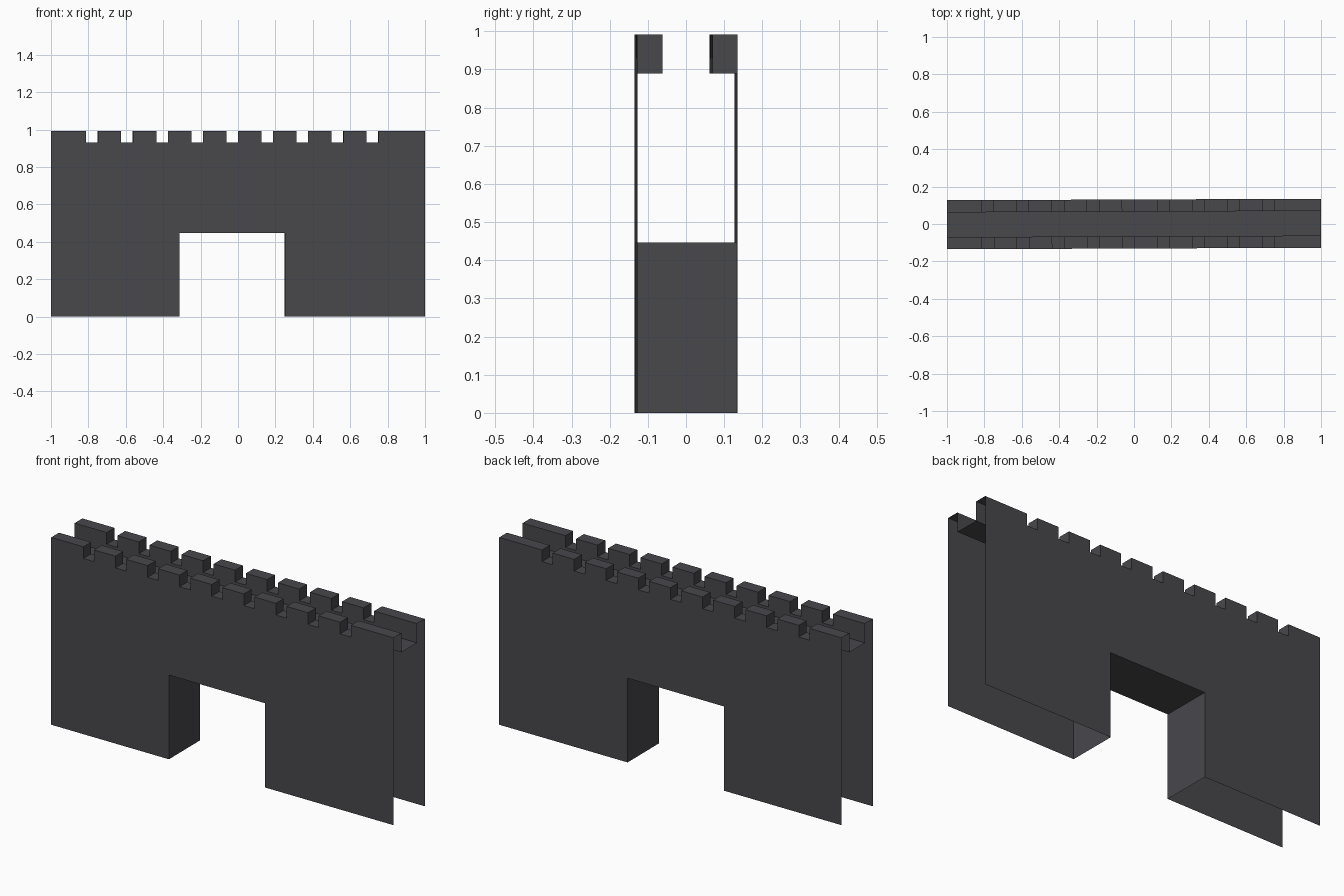
import bpy, bmesh
from mathutils import Matrix

if "Cube" in bpy.data.objects:
    bpy.data.objects.remove(bpy.data.objects["Cube"])

# Key sizes
HALF = 0.131          # outer half thickness
INNER = 0.066         # walkway half width
TOP, SILL, FLOOR, ARCH = 0.992, 0.930, 0.890, 0.446
GATE_L, GATE_R = -0.3125, 0.25
GAPS = [(-0.8125 + 0.1875 * i, -0.75 + 0.1875 * i) for i in range(9)]
TURN = Matrix.Rotation(0.004, 4, 'Z')   # the wall sits very slightly turned

stone = bpy.data.materials.new("dark grey stone")
stone.diffuse_color = (0.065, 0.063, 0.071, 1)
stone.use_nodes = True
stone.node_tree.nodes["Principled BSDF"].inputs["Base Color"].default_value = stone.diffuse_color


def make(name, faces):
    """Open sheet object from a list of polygons."""
    bm = bmesh.new()
    for pts in faces:
        bm.faces.new([bm.verts.new(TURN @ Matrix.Translation(p).to_translation()) for p in pts])
    bmesh.ops.remove_doubles(bm, verts=bm.verts, dist=1e-5)
    me = bpy.data.meshes.new(name)
    bm.to_mesh(me)
    bm.free()
    me.materials.append(stone)
    ob = bpy.data.objects.new(name, me)
    bpy.context.collection.objects.link(ob)
    return ob


# Battlement outline, left to right
crest = [(-1, TOP)]
for a, b in GAPS:
    crest += [(a, TOP), (a, SILL), (b, SILL), (b, TOP)]
crest.append((1, TOP))

outer = [(1, 0), (GATE_R, 0), (GATE_R, ARCH), (GATE_L, ARCH), (GATE_L, 0), (-1, 0)]
inner = [(1, FLOOR), (-1, FLOOR)]


def wall(name, s):
    """Hollow wall side: outer sheet, parapet inner sheet and notched crest."""
    def face(pts, flip):
        return pts[::-1] if flip else pts
    yo, yi = s * HALF, s * INNER
    faces = [face([(x, yo, z) for x, z in crest + outer], s < 0),
             face([(x, yi, z) for x, z in crest + inner], s > 0)]
    for (x0, z0), (x1, z1) in zip(crest, crest[1:]):
        faces.append(face([(x0, yo, z0), (x1, yo, z1), (x1, yi, z1), (x0, yi, z0)], s > 0)
                     [::-1])
        # hidden ends of the merlons run down to the walkway level
        if x0 == x1:
            faces.append(face([(x0, yo, SILL), (x0, yi, SILL),
                               (x0, yi, FLOOR), (x0, yo, FLOOR)], s > 0))
    make(name, [f for f in faces])


wall("front_wall", -1)
wall("back_wall", 1)

# Walkway between the parapets
make("walkway_floor", [[(-1, -INNER, FLOOR), (1, -INNER, FLOOR),
                        (1, INNER, FLOOR), (-1, INNER, FLOOR)]])

# Gateway lining: two jambs and a flat ceiling
path = [(GATE_L, 0), (GATE_L, ARCH), (GATE_R, ARCH), (GATE_R, 0)]
make("gateway_lining", [[(x0, -HALF, z0), (x0, HALF, z0), (x1, HALF, z1), (x1, -HALF, z1)]
                        for (x0, z0), (x1, z1) in zip(path, path[1:])])

# Consistent outward facing for the wall sheets
for name in ("front_wall", "back_wall"):
    me = bpy.data.objects[name].data
    s = -1 if name == "front_wall" else 1
    bm = bmesh.new()
    bm.from_mesh(me)
    for f in bm.faces:
        c, n = f.calc_center_median(), f.normal
        if abs(n.y) > 0.9:
            want = s if abs(c.y) > 0.1 else -s
            flip = n.y * want < 0
        elif abs(n.z) > 0.9:
            flip = n.z < 0
        else:
            left = any(abs(c.x - a) < 0.01 for a, b in GAPS)
            flip = n.x < 0 if left else n.x > 0
        if flip:
            f.normal_flip()
    bm.to_mesh(me)
    bm.free()
